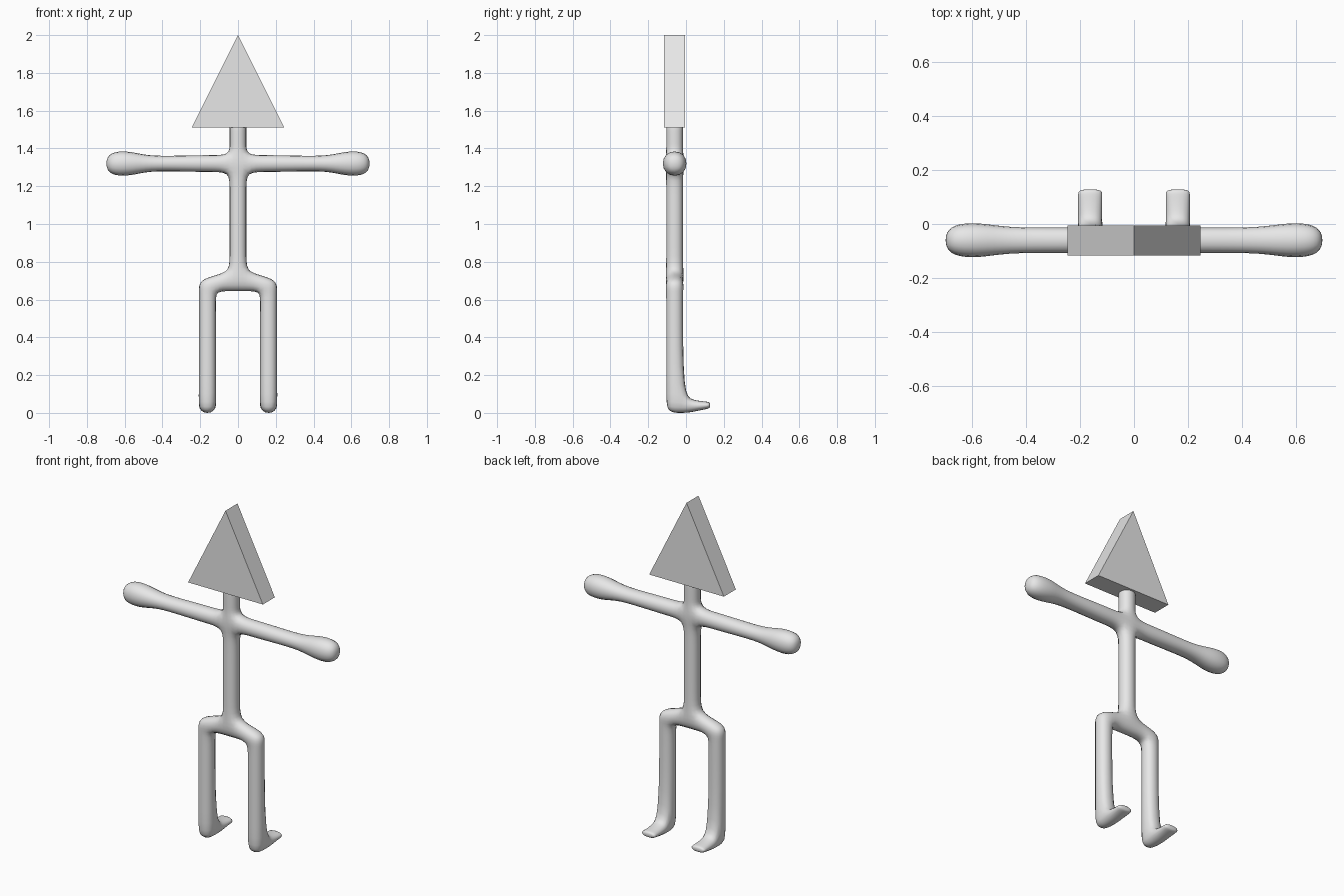
import bpy, bmesh
from mathutils import Vector

cube = bpy.data.objects.get("Cube")
if cube:
    bpy.data.objects.remove(cube, do_unlink=True)

GREY = (0.8, 0.8, 0.8, 1)
grey = bpy.data.materials.new("plain_grey")
grey.use_nodes = True
grey.diffuse_color = GREY
grey.node_tree.nodes["Principled BSDF"].inputs["Base Color"].default_value = GREY

Y = -0.06      # depth centre of the figure
R = 0.0485     # half width of the limb cage


def finish(bm, name):
    bmesh.ops.recalc_face_normals(bm, faces=bm.faces)
    mesh = bpy.data.meshes.new(name)
    bm.to_mesh(mesh)
    bm.free()
    mesh.materials.append(grey)
    obj = bpy.data.objects.new(name, mesh)
    bpy.context.collection.objects.link(obj)
    return obj


def face_at(bm, point):
    return min(bm.faces, key=lambda f: (f.calc_center_median() - Vector(point)).length)


def extrude(bm, face, centre, half):
    """Extrude a square face to a new centre, with new half sizes per axis."""
    old = face.calc_center_median()
    new = bmesh.ops.extrude_discrete_faces(bm, faces=[face])["faces"][0]
    for v in new.verts:
        d = v.co - old
        side = [(1 if c > 1e-4 else -1 if c < -1e-4 else 0) for c in d]
        v.co = Vector([c + s * h for c, s, h in zip(centre, side, half)])
    return new


bm = bmesh.new()

# Chest block
bmesh.ops.create_cube(bm, size=2 * R)
bmesh.ops.translate(bm, verts=bm.verts, vec=(0, Y, 1.32))

# Neck, ending inside the head
neck = face_at(bm, (0, Y, 1.32 + R))
for z in (1.42, 1.50, 1.54):
    neck = extrude(bm, neck, (0, Y, z), (R, R, 0))

# Arms with rounded hands: x, half depth, half height
ARM = [(0.14, 0.051, 0.049), (0.30, 0.051, 0.046), (0.47, 0.051, 0.042),
       (0.565, 0.070, 0.070), (0.655, 0.068, 0.072), (0.70, 0.034, 0.036)]
for s in (1, -1):
    arm = face_at(bm, (s * R, Y, 1.32))
    for x, hy, hz in ARM:
        arm = extrude(bm, arm, (s * x, Y, 1.32), (0, hy, hz))

# Torso down to the pelvis block
torso = face_at(bm, (0, Y, 1.32 - R))
for z in (1.20, 0.83, 0.755, 0.64):
    torso = extrude(bm, torso, (0, Y, z), (R, R, 0))

# Hips, legs and feet
for s in (1, -1):
    x = s * 0.162
    hip = face_at(bm, (s * R, Y, 0.70))
    hip = extrude(bm, hip, (s * 0.113, Y, 0.687), (0, R, 0.047))
    hip = extrude(bm, hip, (s * 0.211, Y, 0.672), (0, R, 0.032))
    leg = face_at(bm, (x, Y, 0.64))
    for z in (0.60, 0.10, -0.005):
        leg = extrude(bm, leg, (x, Y, z), (R, R, 0))
    foot = face_at(bm, (x, Y + R, 0.05))
    for y, z, hz in ((0.03, 0.036, 0.035), (0.11, 0.04, 0.021), (0.13, 0.041, 0.017)):
        foot = extrude(bm, foot, (x, y, z), (R, 0, hz))

body = finish(bm, "body")
sub = body.modifiers.new("smooth", 'SUBSURF')
sub.levels = sub.render_levels = 2
for p in body.data.polygons:
    p.use_smooth = True

# Triangular slab head
bm = bmesh.new()
tri = bm.faces.new([bm.verts.new(c) for c in
                    ((-0.245, -0.117, 1.51), (0.245, -0.117, 1.51), (0, -0.117, 2))])
slab = bmesh.ops.extrude_face_region(bm, geom=[tri])["geom"]
bmesh.ops.translate(bm, verts=[g for g in slab if isinstance(g, bmesh.types.BMVert)],
                    vec=(0, 0.112, 0))
finish(bm, "head")
